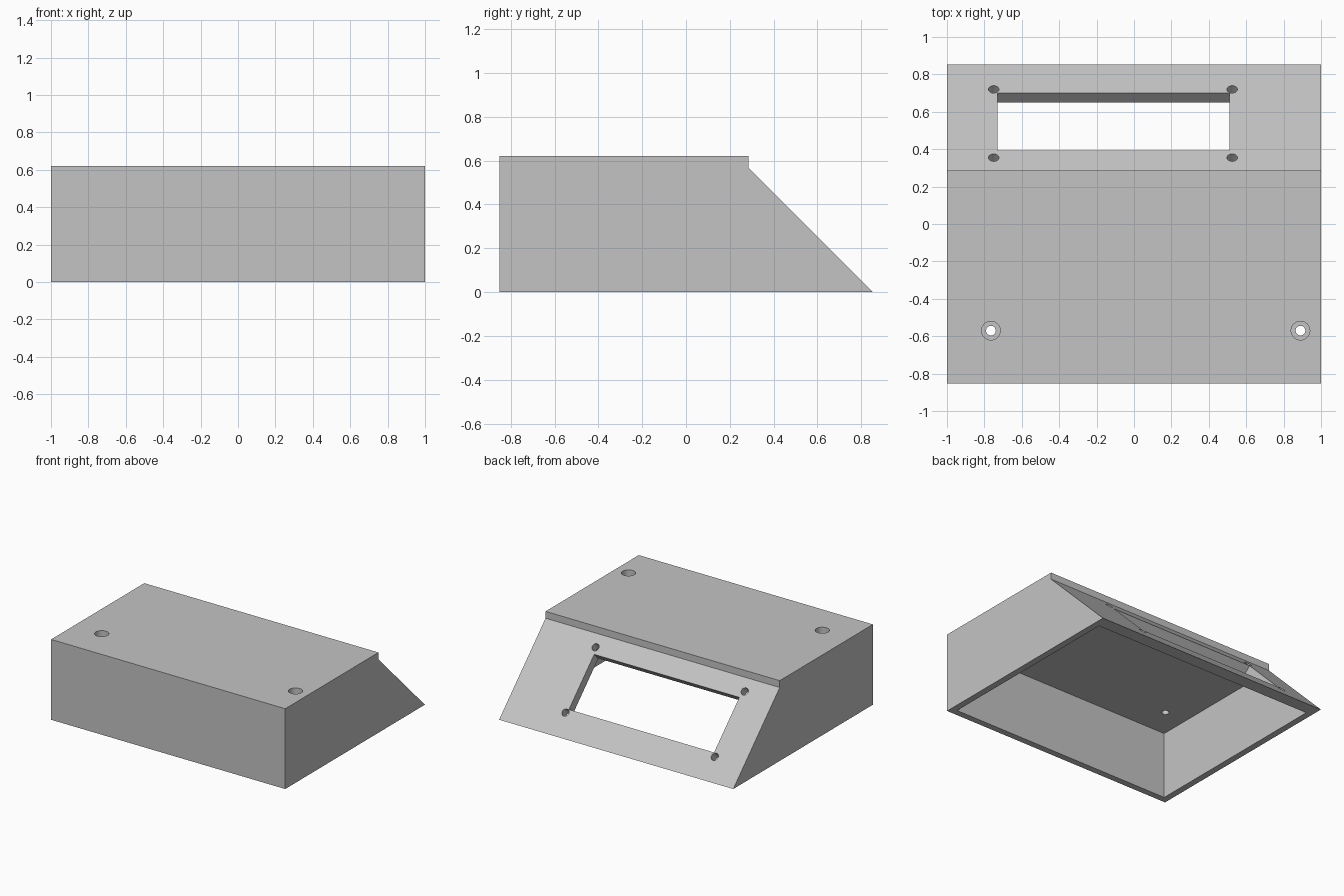
import bpy, bmesh, math
from mathutils import Matrix, Vector

cube = bpy.data.objects.get("Cube")
if cube:
    bpy.data.objects.remove(cube, do_unlink=True)

HALF_Y, HEIGHT, RIDGE_Y = 0.852, 0.62, 0.285
WALL, THICK = 0.05, 0.102          # side walls; top and sloped panel
TILT = Matrix.Rotation(-math.pi / 4, 4, 'X')   # local z -> panel normal


def add_object(name, bm):
    bmesh.ops.recalc_face_normals(bm, faces=bm.faces)
    mesh = bpy.data.meshes.new(name)
    bm.to_mesh(mesh)
    bm.free()
    obj = bpy.data.objects.new(name, mesh)
    bpy.context.collection.objects.link(obj)
    return obj


def prism(name, profile, half_width):
    """Extrude a (y, z) profile along x."""
    bm = bmesh.new()
    face = bm.faces.new([bm.verts.new((-half_width, y, z)) for y, z in profile])
    ext = bmesh.ops.extrude_face_region(bm, geom=[face])
    moved = [v for v in ext["geom"] if isinstance(v, bmesh.types.BMVert)]
    bmesh.ops.translate(bm, verts=moved, vec=(2 * half_width, 0, 0))
    return add_object(name, bm)


def cylinder(name, radius, depth, matrix):
    bm = bmesh.new()
    bmesh.ops.create_cone(bm, cap_ends=True, segments=32, radius1=radius,
                          radius2=radius, depth=depth, matrix=matrix)
    return add_object(name, bm)


def cut(target, cutter):
    mod = target.modifiers.new("cut", 'BOOLEAN')
    mod.operation = 'DIFFERENCE'
    mod.solver = 'EXACT'
    mod.object = cutter
    bpy.context.view_layer.objects.active = target
    bpy.ops.object.modifier_apply(modifier=mod.name)
    bpy.data.objects.remove(cutter, do_unlink=True)


def on_panel(x, y):
    """Placement on the outer sloped face, local z along its normal."""
    return Matrix.Translation((x, y, HALF_Y - y)) @ TILT


# Outer shell with a small step above the sloped panel
shell = prism("enclosure_shell", [(-HALF_Y, 0), (-HALF_Y, HEIGHT), (RIDGE_Y, HEIGHT),
                                  (RIDGE_Y, HALF_Y - RIDGE_Y), (HALF_Y, 0)], 1)

# Hollow interior, open underneath
inner, ceiling, below = HALF_Y - THICK, HEIGHT - THICK, -0.1
cut(shell, prism("cavity", [(WALL - HALF_Y, below), (WALL - HALF_Y, ceiling),
                            (inner - ceiling, ceiling), (inner - below, below)], 1 - WALL))

# Display window, cut square to the sloped panel
x0, x1, y0, y1 = -0.73, 0.51, 0.392, 0.70
bm = bmesh.new()
size = Matrix.Diagonal((x1 - x0, (y1 - y0) * math.sqrt(2), 0.24, 1))
bmesh.ops.create_cube(bm, size=1, matrix=on_panel((x0 + x1) / 2, (y0 + y1) / 2) @ size)
cut(shell, add_object("window_cutter", bm))

# Four display mounting holes
for x in (-0.75, 0.525):
    for y in (0.355, 0.72):
        cut(shell, cylinder("mount_hole", 0.028, 0.24, on_panel(x, y)))

# Two counterbored screw holes in the top
for x in (-0.765, 0.89):
    spot = Vector((x, -0.57, HEIGHT))
    cut(shell, cylinder("counterbore", 0.05, 0.1, Matrix.Translation(spot)))
    cut(shell, cylinder("screw_hole", 0.026, 0.4, Matrix.Translation(spot)))

# Single grey plastic
grey = bpy.data.materials.new("grey_plastic")
grey.use_nodes = True
colour = (0.55, 0.55, 0.55, 1)
grey.diffuse_color = colour
grey.node_tree.nodes["Principled BSDF"].inputs["Base Color"].default_value = colour
shell.data.materials.clear()
shell.data.materials.append(grey)

bpy.ops.object.select_all(action='DESELECT')
shell.select_set(True)
bpy.context.view_layer.objects.active = shell
bpy.ops.object.shade_smooth_by_angle(angle=math.radians(30))
